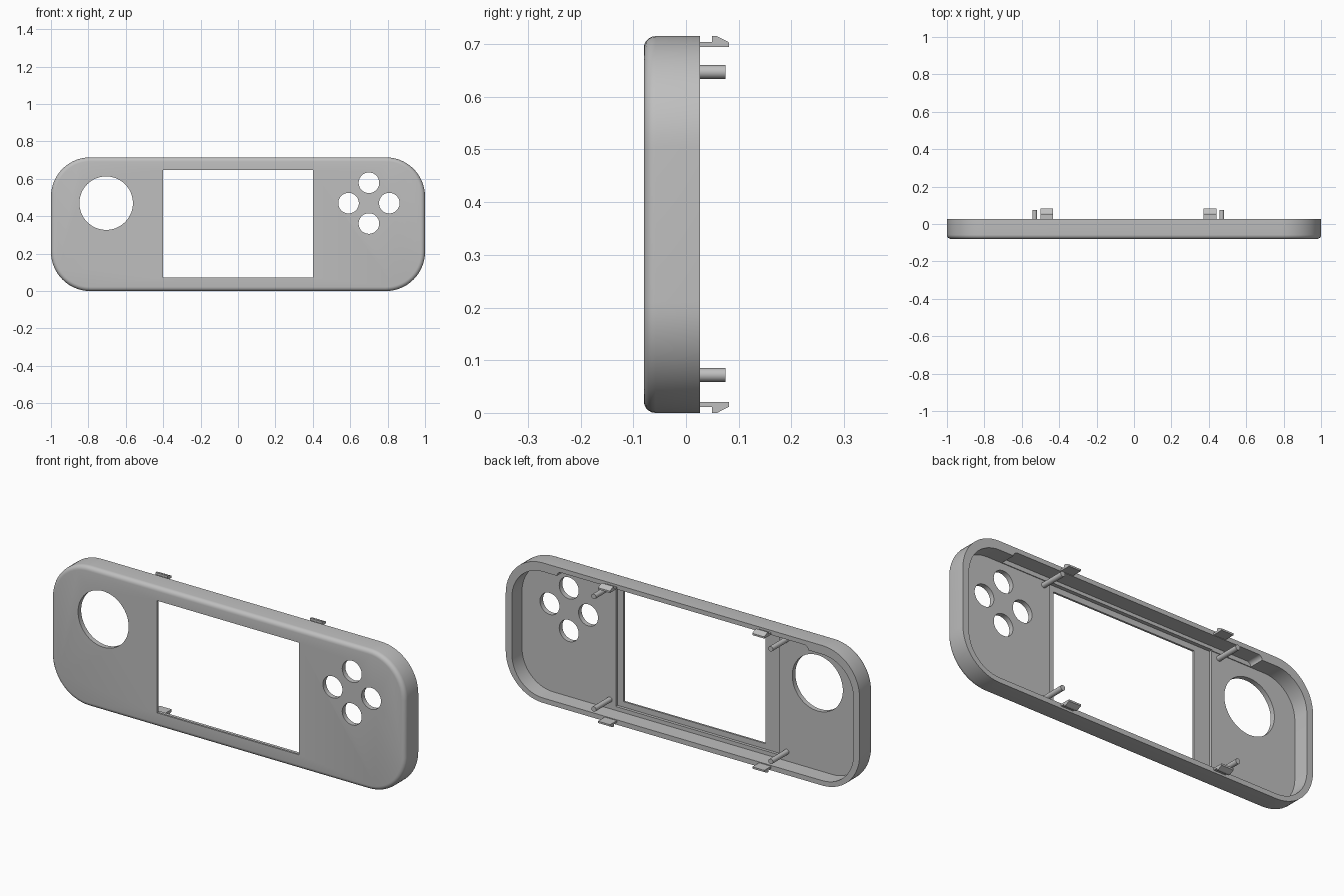
import bpy, bmesh, math
from mathutils import Matrix, Vector

if "Cube" in bpy.data.objects:
    bpy.data.objects.remove(bpy.data.objects["Cube"], do_unlink=True)

grey = bpy.data.materials.new("matte_grey")
grey.use_nodes = True
COLOUR = (0.52, 0.52, 0.52, 1)
grey.diffuse_color = COLOUR
grey.node_tree.nodes["Principled BSDF"].inputs["Base Color"].default_value = COLOUR

HEIGHT = 0.715
FRONT, BACK = -0.08, 0.027
PLATE_BACK = -0.055


def finish(name, bm):
    bmesh.ops.recalc_face_normals(bm, faces=bm.faces[:])
    mesh = bpy.data.meshes.new(name)
    bm.to_mesh(mesh)
    bm.free()
    mesh.materials.append(grey)
    obj = bpy.data.objects.new(name, mesh)
    bpy.context.collection.objects.link(obj)
    return obj


def rounded_rect(x0, x1, z0, z1, r, steps=14):
    """Outline points in the xz plane, counter-clockwise."""
    if r <= 0:
        return [(x0, z0), (x1, z0), (x1, z1), (x0, z1)]
    corners = [(x1 - r, z1 - r), (x0 + r, z1 - r), (x0 + r, z0 + r), (x1 - r, z0 + r)]
    points = []
    for quarter, (cx, cz) in enumerate(corners):
        for i in range(steps + 1):
            a = math.pi / 2 * (quarter + i / steps)
            points.append((cx + r * math.cos(a), cz + r * math.sin(a)))
    return points


def loft(name, outlines):
    """Solid through a list of (y, outline) with equal point counts."""
    bm = bmesh.new()
    rings = [[bm.verts.new((x, y, z)) for x, z in pts] for y, pts in outlines]
    n = len(rings[0])
    for a, b in zip(rings, rings[1:]):
        for i in range(n):
            bm.faces.new((a[i], a[(i + 1) % n], b[(i + 1) % n], b[i]))
    bm.faces.new(rings[0])
    bm.faces.new(rings[-1])
    return finish(name, bm)


def block(name, x0, x1, z0, z1, y0, y1, r=0):
    pts = rounded_rect(x0, x1, z0, z1, r)
    return loft(name, [(y0, pts), (y1, pts)])


def rod(name, x, z, y0, y1, r, sides=48):
    pts = [(x + r * math.cos(i * math.tau / sides), z + r * math.sin(i * math.tau / sides))
           for i in range(sides)]
    return loft(name, [(y0, pts), (y1, pts)])


def cut(target, cutter):
    mod = target.modifiers.new("cut", "BOOLEAN")
    mod.operation, mod.solver, mod.object = "DIFFERENCE", "EXACT", cutter
    graph = bpy.context.evaluated_depsgraph_get()
    mesh = bpy.data.meshes.new_from_object(target.evaluated_get(graph))
    target.modifiers.clear()
    target.data = mesh
    bpy.data.objects.remove(cutter, do_unlink=True)


def smooth(obj):
    bpy.ops.object.select_all(action="DESELECT")
    obj.select_set(True)
    bpy.context.view_layer.objects.active = obj
    bpy.ops.object.shade_smooth_by_angle(angle=math.radians(30))


# Outer shell with a rounded front edge
FILLET, CORNER = 0.022, 0.21
sections = []
for i in range(6):
    a = math.pi / 2 * i / 5
    inset = FILLET * (1 - math.sin(a))
    sections.append((FRONT + FILLET * (1 - math.cos(a)),
                     rounded_rect(-1 + inset, 1 - inset, inset, HEIGHT - inset, CORNER - inset)))
sections.append((BACK, rounded_rect(-1, 1, 0, HEIGHT, CORNER)))
shell = loft("front_shell", sections)

# Hollow back, with a thinner middle stretch of the top wall
cut(shell, block("cavity", -0.965, 0.965, 0.025, 0.67, PLATE_BACK, 0.1, 0.175))
cut(shell, block("top_slot", -0.71, 0.71, 0.58, 0.692, PLATE_BACK + 0.004, 0.1, 0.022))

# Display recess and window
cut(shell, block("display_recess", -0.49, 0.435, 0.045, 0.675, -0.07, 0.01))
cut(shell, block("window", -0.401, 0.401, 0.073, 0.646, -0.2, 0.01))

# Thumb stick hole and four button holes
cut(shell, rod("stick_hole", -0.705, 0.47, -0.2, 0.01, 0.143, 64))
for i in range(4):
    a = i * math.pi / 2
    cut(shell, rod("button_hole", 0.7 + 0.109 * math.cos(a), 0.47 + 0.109 * math.sin(a),
                   -0.2, 0.01, 0.055))
smooth(shell)

# Locating pins and snap clips, top and bottom on both sides
CLIP = [(-0.01, 0.694), (-0.01, 0.704), (0.049, 0.704), (0.049, 0.715),
        (0.059, 0.715), (0.082, 0.703), (0.082, 0.694)]


def snap_clip(name, x0, x1, flip):
    bm = bmesh.new()
    face = bm.faces.new([bm.verts.new((x0, y, HEIGHT - z if flip else z)) for y, z in CLIP])
    new = bmesh.ops.extrude_face_region(bm, geom=[face])["geom"]
    verts = [v for v in new if isinstance(v, bmesh.types.BMVert)]
    bmesh.ops.translate(bm, verts=verts, vec=(x1 - x0, 0, 0))
    return finish(name, bm)


for level, flip, pin_z in (("top", False, 0.647), ("bottom", True, 0.072)):
    for side, pin_x, clip_x in (("right", -0.531, -0.5), ("left", 0.469, 0.372)):
        smooth(rod(f"{level}_{side}_pin", pin_x, pin_z, PLATE_BACK - 0.005, 0.075, 0.013, 24))
        snap_clip(f"{level}_{side}_clip", clip_x, clip_x + 0.068, flip)
